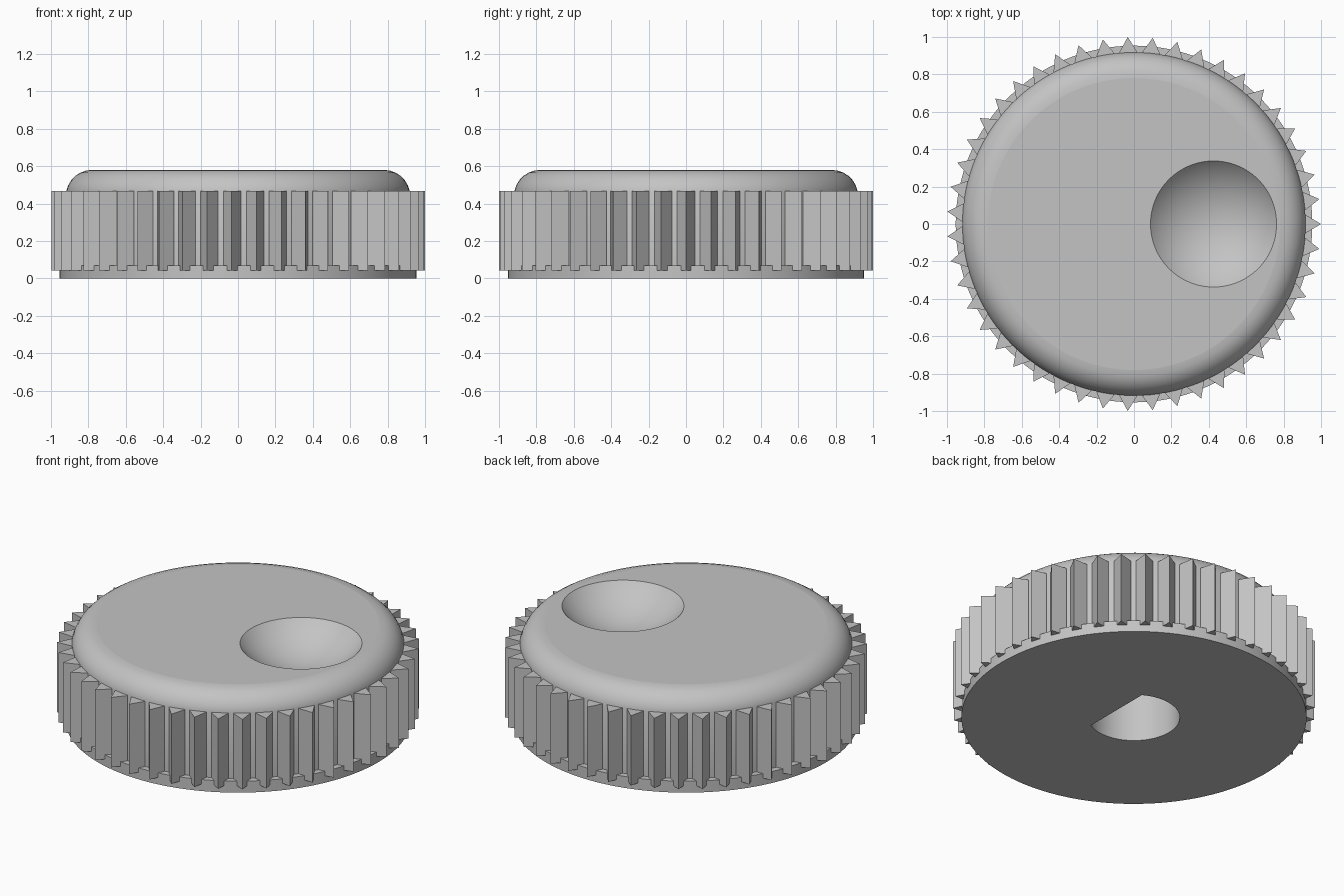
import bpy, bmesh
from math import sin, cos, pi, sqrt, acos, radians

if "Cube" in bpy.data.objects:
    bpy.data.objects.remove(bpy.data.objects["Cube"])

GREY = 0.55
grey = bpy.data.materials.new("plain_grey")
grey.use_nodes = True
grey.diffuse_color = (GREY, GREY, GREY, 1)
grey.node_tree.nodes["Principled BSDF"].inputs["Base Color"].default_value = (GREY, GREY, GREY, 1)


def make_object(name, bm):
    bmesh.ops.recalc_face_normals(bm, faces=bm.faces[:])
    mesh = bpy.data.meshes.new(name)
    bm.to_mesh(mesh)
    bm.free()
    mesh.materials.append(grey)
    obj = bpy.data.objects.new(name, mesh)
    bpy.context.collection.objects.link(obj)
    return obj


def activate(obj):
    bpy.ops.object.select_all(action="DESELECT")
    obj.select_set(True)
    bpy.context.view_layer.objects.active = obj


def add_prism(bm, outline, z0, z1):
    low = [bm.verts.new((x, y, z0)) for x, y in outline]
    high = [bm.verts.new((x, y, z1)) for x, y in outline]
    bm.faces.new(low)
    bm.faces.new(high)
    for i in range(len(low)):
        j = (i + 1) % len(low)
        bm.faces.new((low[i], low[j], high[j], high[i]))


def lathe(name, profile, sides):
    bm = bmesh.new()
    rings = [[bm.verts.new((r * cos(2 * pi * i / sides), r * sin(2 * pi * i / sides), z))
              for i in range(sides)] for r, z in profile]
    for a, b in zip(rings, rings[1:]):
        for i in range(sides):
            j = (i + 1) % sides
            bm.faces.new((a[i], a[j], b[j], b[i]))
    bm.faces.new(rings[0])
    bm.faces.new(rings[-1])
    return make_object(name, bm)


def cut(obj, cutter):
    cutter.hide_render = True
    activate(obj)
    mod = obj.modifiers.new("cut", "BOOLEAN")
    mod.operation = "DIFFERENCE"
    mod.solver = "EXACT"
    mod.object = cutter
    bpy.ops.object.modifier_apply(modifier=mod.name)
    bpy.data.objects.remove(cutter)


# Knob body: base flange, recessed grip wall and rounded top edge
TOP, FLAT_R, FILLET = 0.58, 0.78, 0.14
profile = [(0.953, 0), (0.953, 0.07), (0.917, 0.07)]
for k in range(7):
    a = radians(12 + 78 * k / 6)
    profile.append((FLAT_R + FILLET * cos(a), TOP - FILLET + FILLET * sin(a)))
body = lathe("knob_body", profile, 128)

# Spherical finger dimple in the top
RIM, DEPTH = 0.337, 0.15
ball = (RIM ** 2 + DEPTH ** 2) / (2 * DEPTH)
bm = bmesh.new()
bmesh.ops.create_uvsphere(bm, u_segments=96, v_segments=64, radius=ball)
dimple = make_object("dimple_cutter", bm)
dimple.location = (0.425, 0, TOP - DEPTH + ball)
cut(body, dimple)

# D-shaped shaft socket in the underside, flat side towards +x
SHAFT, FLAT_X = 0.253, 0.127
start = acos(FLAT_X / SHAFT)
angles = [start + (2 * pi - 2 * start) * i / 48 for i in range(49)]
bm = bmesh.new()
add_prism(bm, [(SHAFT * cos(a), SHAFT * sin(a)) for a in angles], -0.1, 0.38)
cut(body, make_object("socket_cutter", bm))

# Smooth curved walls, flat level faces
activate(body)
bpy.ops.object.shade_smooth_by_angle(angle=radians(30))
for face in body.data.polygons:
    if abs(face.normal.z) > 0.999 and (face.center.z < 0.4 or face.center.z > TOP - 0.001):
        face.use_smooth = False

# Ring of pointed grip teeth
TEETH = 47
tooth = [(0.9, -0.047), (0.92, -0.047), (1.0, 0), (0.92, 0.047), (0.9, 0.047)]
bm = bmesh.new()
for i in range(TEETH):
    c, s = cos(2 * pi * i / TEETH), sin(2 * pi * i / TEETH)
    add_prism(bm, [(x * c - y * s, x * s + y * c) for x, y in tooth], 0.042, 0.468)
make_object("grip_teeth", bm)
